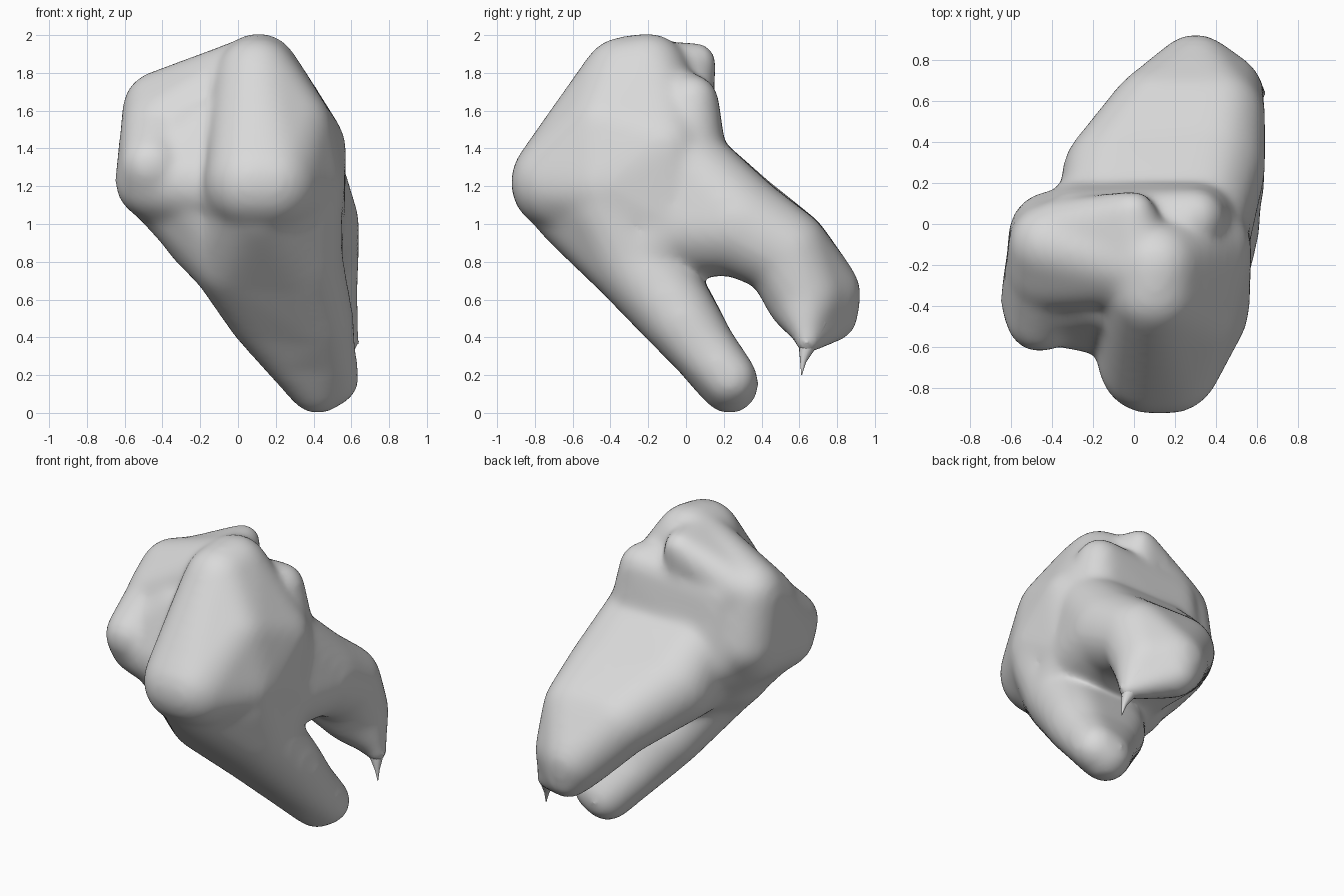
import bpy, bmesh
from mathutils import Matrix

old = bpy.data.objects.get("Cube")
if old:
    bpy.data.objects.remove(old, do_unlink=True)

enamel = bpy.data.materials.new("pale_grey")
enamel.use_nodes = True
grey = (0.7, 0.7, 0.7, 1)
enamel.diffuse_color = grey
enamel.node_tree.nodes["Principled BSDF"].inputs["Base Color"].default_value = grey


def hull(bm, *balls):
    """Add the convex hull of a few balls (x, y, z, radius)."""
    part = bmesh.new()
    for x, y, z, r in balls:
        bmesh.ops.create_icosphere(part, subdivisions=3, radius=r,
                                   matrix=Matrix.Translation((x, y, z)))
    res = bmesh.ops.convex_hull(part, input=part.verts[:])
    junk = {v for v in res["geom_interior"] + res["geom_unused"]
            if isinstance(v, bmesh.types.BMVert)}
    bmesh.ops.delete(part, geom=list(junk), context='VERTS')
    tmp = bpy.data.meshes.new("tmp")
    part.to_mesh(tmp)
    part.free()
    bm.from_mesh(tmp)
    bpy.data.meshes.remove(tmp)


def chain(bm, *rings):
    """Link neighbouring groups of balls by hulls."""
    for a, b in zip(rings, rings[1:]):
        hull(bm, *a, *b)


bm = bmesh.new()
core = [(0.0, -0.1, 1.0, 0.27), (0.28, -0.08, 1.0, 0.27)]
root_top = [(-0.02, -0.29, 0.83, 0.23), (0.3, -0.27, 0.82, 0.24)]
bulge = [(0.08, -0.67, 1.22, 0.245), (0.17, -0.67, 1.22, 0.245)]
low_cusp = [(-0.44, -0.37, 1.23, 0.2), (-0.46, -0.46, 1.31, 0.155)]

# Crown: main front cusp, running from the peak down to the front bulge
hull(bm, (0.11, -0.2, 1.8, 0.2), (0.1, -0.33, 1.77, 0.21), (0.1, -0.38, 1.66, 0.23), *bulge,
     (0.27, -0.42, 1.5, 0.22), (0.32, -0.42, 1.2, 0.23), (0.34, -0.12, 1.4, 0.22), *core)
# Crown: left lobe, its low cusp and the shallow valley beside the main cusp
hull(bm, (-0.41, -0.1, 1.61, 0.19), (-0.41, -0.22, 1.5, 0.2), (0.05, -0.2, 1.78, 0.19),
     (-0.4, -0.05, 1.3, 0.2), (-0.1, -0.02, 1.5, 0.18), *core)
hull(bm, *low_cusp, (-0.41, -0.2, 1.5, 0.2), (-0.38, -0.1, 1.25, 0.22), core[0])
hull(bm, low_cusp[0], (-0.22, -0.38, 1.18, 0.2), (-0.15, -0.33, 1.5, 0.18),
     (-0.4, -0.2, 1.5, 0.18), (0.05, -0.45, 1.2, 0.22), core[0])
# Crown: underside tapering into the front root
hull(bm, (0.11, -0.58, 1.13, 0.25), (0.3, -0.4, 1.1, 0.24), *root_top)
hull(bm, (-0.4, -0.28, 1.19, 0.19), (-0.22, -0.38, 1.16, 0.2), (-0.3, -0.05, 1.2, 0.2),
     root_top[0], core[0])
# Crown: back wall with its shelf and upper knob
hull(bm, (0.3, 0.03, 1.65, 0.13), (-0.28, -0.0, 1.6, 0.15), (0.05, -0.15, 1.7, 0.15),
     (0.32, 0.0, 1.2, 0.22), (-0.24, 0.0, 1.2, 0.22))
hull(bm, (0.0, 0.06, 1.86, 0.09), (-0.36, -0.04, 1.64, 0.15), (0.03, -0.2, 1.78, 0.18),
     (0.0, 0.03, 1.68, 0.1))

# Front root
chain(bm, core + [(-0.15, -0.26, 0.99, 0.25)],
      root_top,
      [(0.14, -0.04, 0.53, 0.19), (0.41, -0.03, 0.5, 0.19)],
      [(0.26, 0.08, 0.35, 0.16), (0.45, 0.09, 0.34, 0.16)],
      [(0.42, 0.23, 0.15, 0.145), (0.495, 0.23, 0.18, 0.135)])
# Back root, broad at the top and narrowing to a hooked tip
chain(bm, core + [(-0.15, 0.0, 1.3, 0.22), (0.32, 0.0, 1.3, 0.22)],
      [(-0.09, 0.24, 1.05, 0.25), (0.37, 0.27, 1.0, 0.26)],
      [(0.1, 0.54, 0.86, 0.21), (0.41, 0.53, 0.85, 0.22)],
      [(0.3, 0.72, 0.63, 0.195), (0.42, 0.63, 0.62, 0.2)],
      [(0.32, 0.78, 0.51, 0.12), (0.44, 0.7, 0.47, 0.1), (0.57, 0.635, 0.42, 0.06)],
      [(0.5, 0.68, 0.43, 0.07), (0.59, 0.64, 0.37, 0.05)])

mesh = bpy.data.meshes.new("tooth_body")
bm.to_mesh(mesh)
bm.free()
body = bpy.data.objects.new("tooth_body", mesh)
bpy.context.collection.objects.link(body)

# Fuse the parts, soften the joins and swell back what softening takes off
remesh = body.modifiers.new("fuse", 'REMESH')
remesh.mode = 'VOXEL'
remesh.voxel_size = 0.022
soft = body.modifiers.new("soften", 'SMOOTH')
soft.factor = 0.5
soft.iterations = 28
swell = body.modifiers.new("swell", 'DISPLACE')
swell.mid_level = 0
swell.strength = 0.014
bpy.context.view_layer.objects.active = body
body.select_set(True)
for name in ("fuse", "soften", "swell"):
    bpy.ops.object.modifier_apply(modifier=name)

# Fine hooked spike at the end of the back root
path = bpy.data.curves.new("root_spike", 'CURVE')
path.dimensions = '3D'
path.bevel_depth = 0.1
path.bevel_resolution = 4
line = path.splines.new('POLY')
stops = [(0.53, 0.68, 0.48, 0.8), (0.56, 0.655, 0.4, 0.65), (0.585, 0.635, 0.33, 0.38),
         (0.6, 0.62, 0.27, 0.16), (0.61, 0.612, 0.2, 0.02)]
line.points.add(len(stops) - 1)
for p, (x, y, z, r) in zip(line.points, stops):
    p.co = (x, y, z, 1)
    p.radius = r
spike = bpy.data.objects.new("root_spike", path)
bpy.context.collection.objects.link(spike)
spike.select_set(True)
bpy.context.view_layer.objects.active = spike
bpy.ops.object.convert(target='MESH')

for ob in (body, spike):
    ob.data.materials.clear()
    ob.data.materials.append(enamel)
    for p in ob.data.polygons:
        p.use_smooth = True
